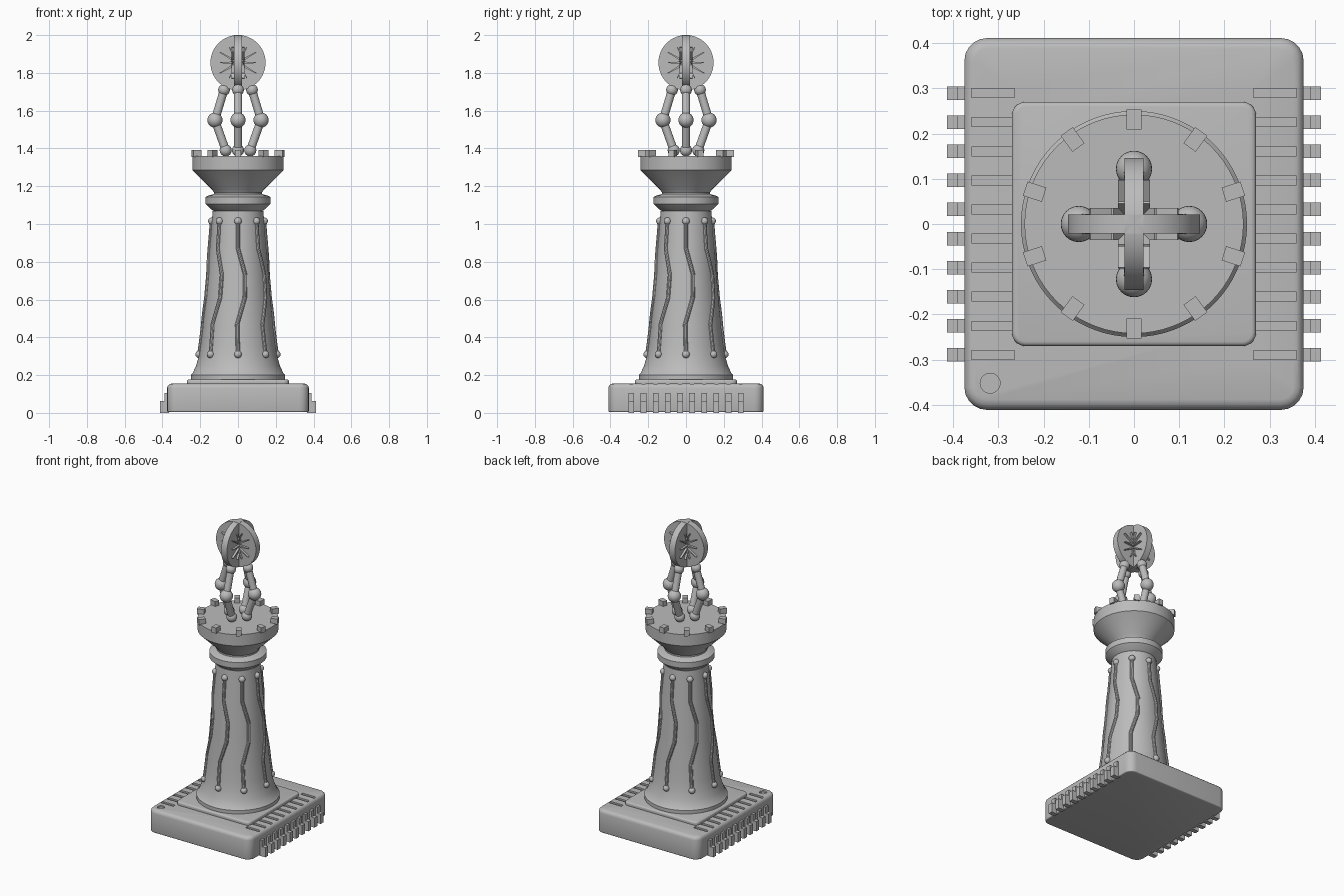
import bpy, bmesh, math
from mathutils import Vector, Matrix

cube = bpy.data.objects.get("Cube")
if cube:
    bpy.data.objects.remove(cube, do_unlink=True)

grey = bpy.data.materials.new("plain_grey")
grey.use_nodes = True
COLOUR = (0.5, 0.5, 0.5, 1)
grey.diffuse_color = COLOUR
grey.node_tree.nodes["Principled BSDF"].inputs["Base Color"].default_value = COLOUR


def activate(ob):
    bpy.ops.object.select_all(action='DESELECT')
    ob.select_set(True)
    bpy.context.view_layer.objects.active = ob


def finish(bm, name, smooth=True):
    """Turn a bmesh into a grey object."""
    bmesh.ops.recalc_face_normals(bm, faces=bm.faces[:])
    mesh = bpy.data.meshes.new(name)
    bm.to_mesh(mesh)
    bm.free()
    mesh.materials.append(grey)
    ob = bpy.data.objects.new(name, mesh)
    bpy.context.collection.objects.link(ob)
    if smooth:
        activate(ob)
        bpy.ops.object.shade_smooth_by_angle(angle=math.radians(32))
    return ob


def box(bm, centre, size, turn=0):
    m = (Matrix.Rotation(turn, 4, 'Z') @ Matrix.Translation(centre)
         @ Matrix.Diagonal((*size, 1)))
    return bmesh.ops.create_cube(bm, size=1, matrix=m)["verts"]


def ball(bm, centre, r):
    bmesh.ops.create_uvsphere(bm, u_segments=24, v_segments=14, radius=r,
                              matrix=Matrix.Translation(centre))


def rod(bm, a, b, r, sides=20):
    a, b = Vector(a), Vector(b)
    d = b - a
    m = Matrix.Translation((a + b) / 2) @ d.to_track_quat('Z', 'Y').to_matrix().to_4x4()
    bmesh.ops.create_cone(bm, cap_ends=True, segments=sides, radius1=r, radius2=r,
                          depth=d.length, matrix=m)


def slab(name, size, z, corner, top, bottom):
    """Box with rounded corners and softened top and bottom rims."""
    bm = bmesh.new()
    box(bm, (0, 0, z + size[2] / 2), size)
    upright = [e for e in bm.edges if abs(e.verts[0].co.z - e.verts[1].co.z) > 0.01]
    bmesh.ops.bevel(bm, geom=upright, offset=corner, segments=5, profile=0.5, affect='EDGES')
    for level, width in ((z + size[2], top), (z, bottom)):
        rim = [e for e in bm.edges if all(abs(v.co.z - level) < 1e-4 for v in e.verts)]
        bmesh.ops.bevel(bm, geom=rim, offset=width, segments=3, profile=0.5, affect='EDGES')
    return finish(bm, name)


def lathe(name, profile, sides=72):
    bm = bmesh.new()
    pts = [(0, profile[0][1])] + profile + [(0, profile[-1][1])]
    vs = [bm.verts.new((r, 0, z)) for r, z in pts]
    edges = [bm.edges.new(p) for p in zip(vs, vs[1:])]
    bmesh.ops.spin(bm, geom=vs + edges, axis=(0, 0, 1), cent=(0, 0, 0),
                   angle=math.tau, steps=sides)
    bmesh.ops.remove_doubles(bm, verts=bm.verts[:], dist=1e-4)
    return finish(bm, name)


# Chip-shaped base with grooves and a corner dimple
PIN_Y = [(i - 4.5) * 0.0643 for i in range(10)]
base = slab("chip_base", (0.75, 0.822, 0.15), 0.005, 0.05, 0.023, 0.006)
bm = bmesh.new()
for side in (-1, 1):
    for y in PIN_Y:
        box(bm, (side * 0.312, y, 0.16), (0.095, 0.02, 0.03))
rod(bm, (-0.318, -0.352, 0.145), (-0.318, -0.352, 0.18), 0.022, 32)
cutter = finish(bm, "groove_cutter", False)
cutter.hide_render = True
activate(base)
cut = base.modifiers.new("grooves", 'BOOLEAN')
cut.operation, cut.solver, cut.object = 'DIFFERENCE', 'EXACT', cutter
bpy.ops.object.modifier_apply(modifier=cut.name)
bpy.data.objects.remove(cutter, do_unlink=True)

# Stepped pins along both long sides
bm = bmesh.new()
for side in (-1, 1):
    for y in PIN_Y:
        box(bm, (side * 0.378, y, 0.052), (0.024, 0.03, 0.104))
        box(bm, (side * 0.395, y, 0.032), (0.036, 0.03, 0.064))
finish(bm, "side_pins", False)

slab("base_plate", (0.54, 0.54, 0.025), 0.152, 0.03, 0.01, 0.001)

# Tower shaft, collar and flared crown
SHAFT = [(0.25, 0.175), (0.25, 0.2), (0.24, 0.21), (0.222, 0.25), (0.207, 0.3),
         (0.198, 0.36), (0.187, 0.45), (0.173, 0.6), (0.158, 0.78), (0.144, 0.94),
         (0.134, 1.07)]
lathe("tower_shaft", SHAFT)
lathe("tower_collar", [(0.13, 1.07), (0.142, 1.078), (0.172, 1.106), (0.172, 1.143),
                       (0.158, 1.15), (0.128, 1.158), (0.128, 1.168), (0.14, 1.185),
                       (0.242, 1.285), (0.242, 1.36)])

# Battlements
bm = bmesh.new()
for i in range(10):
    box(bm, (0.231, 0, 1.373), (0.044, 0.033, 0.037), math.radians(18 + 36 * i))
finish(bm, "battlements", False)


def shaft_radius(z):
    for (r0, z0), (r1, z1) in zip(SHAFT, SHAFT[1:]):
        if z0 <= z <= z1:
            return r0 + (r1 - r0) * (z - z0) / (z1 - z0)
    return SHAFT[-1][0]


# Wavy circuit traces with a ball at each end
TRACE = [(0, 1.015), (0, 0.87), (0.038, 0.73), (0.036, 0.61), (-0.004, 0.47), (0, 0.31)]
path = []
for (s0, z0), (s1, z1) in zip(TRACE, TRACE[1:]):
    path += [(s0 + (s1 - s0) * k / 4, z0 + (z1 - z0) * k / 4) for k in range(4)]
path.append(TRACE[-1])
bm = bmesh.new()
for i in range(8):
    pts = []
    for s, z in path:
        r = shaft_radius(z)
        a = math.radians(45 * i) + s / r
        pts.append(Vector((r * math.cos(a), r * math.sin(a), z)))
    for a, b in zip(pts, pts[1:]):
        rod(bm, a, b + (b - a) * 0.06, 0.011, 10)
    ball(bm, pts[0], 0.02)
    ball(bm, pts[-1], 0.02)
finish(bm, "circuit_traces")

# Four bent legs with ball joints
bm = bmesh.new()
for i in range(4):
    out = Matrix.Rotation(math.radians(90 * i), 4, 'Z')
    foot, knee, top = [out @ Vector(p) for p in
                       ((0.065, 0, 1.39), (0.122, 0, 1.55), (0.074, 0, 1.71))]
    rod(bm, foot, knee, 0.022)
    rod(bm, knee, top, 0.022)
    for centre, r in ((foot, 0.032), (knee, 0.04), (top, 0.031)):
        ball(bm, centre, r)
finish(bm, "jointed_legs")

# Two crossed discs with raised tapering rays
for name, turn in (("disc_across", 0), ("disc_along", math.pi / 2)):
    face = Matrix.Rotation(turn, 4, 'Z')
    hub = Vector((0, 0, 1.854))
    bm = bmesh.new()
    side = face @ Vector((0, 0.021, 0))
    rod(bm, hub - side, hub + side, 0.146, 64)
    finish(bm, name)
    bm = bmesh.new()
    for i in range(12):
        m = (Matrix.Translation(hub) @ face
             @ Matrix.Rotation(math.radians(30 * i), 4, 'Y'))
        reach = 0.112 if i % 2 else 0.095
        ray = box(bm, (reach / 2, 0, 0), (reach, 0.07, 0.015))
        for v in ray:
            if v.co.x > reach / 2:
                v.co.z *= 0.3
            v.co = m @ v.co
    finish(bm, name + "_rays", False)
